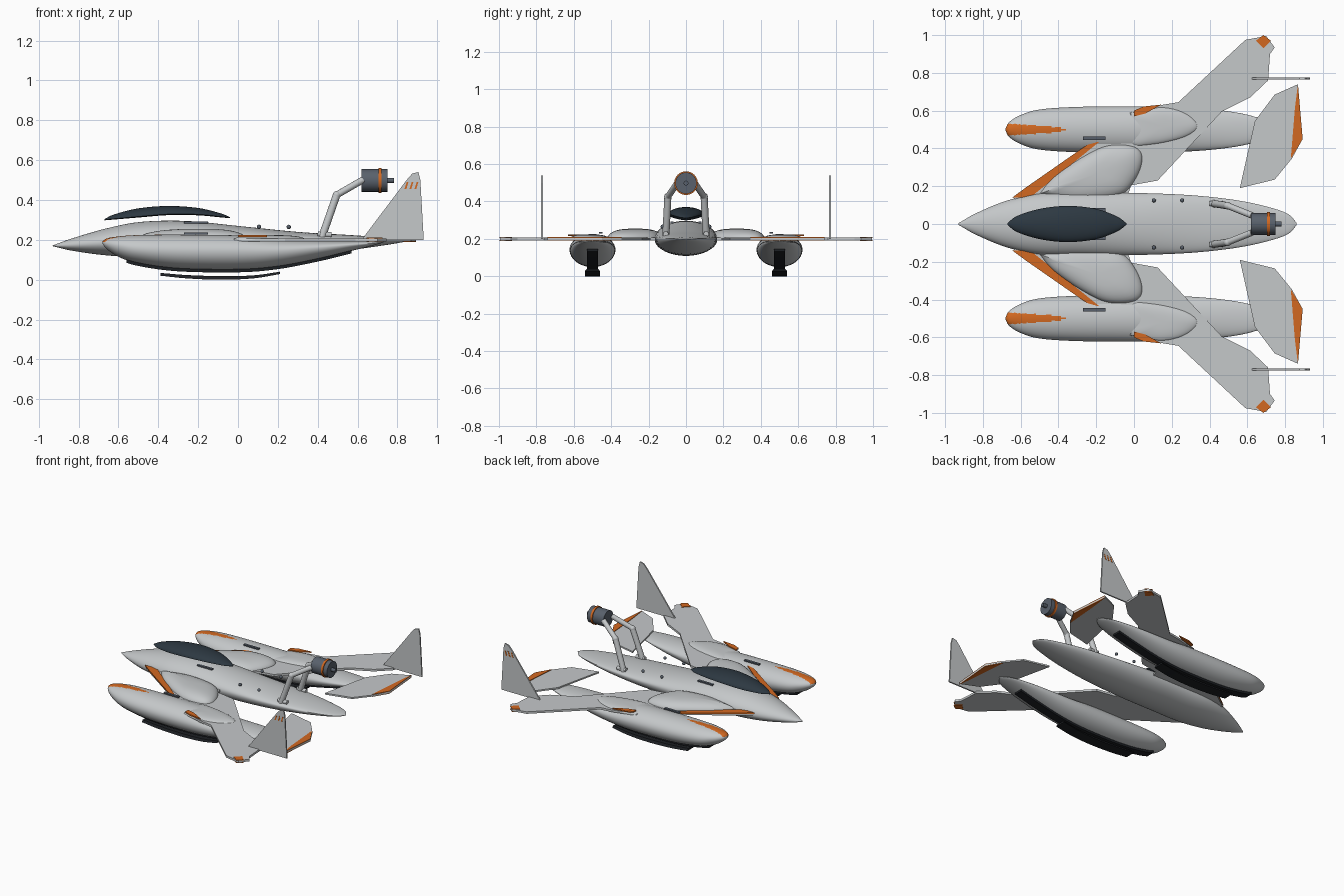
import bpy, bmesh, math
from mathutils import Vector

cube = bpy.data.objects.get("Cube")
if cube:
    bpy.data.objects.remove(cube, do_unlink=True)


def material(name, rgb):
    m = bpy.data.materials.new(name)
    m.use_nodes = True
    m.diffuse_color = (*rgb, 1)
    m.node_tree.nodes["Principled BSDF"].inputs["Base Color"].default_value = (*rgb, 1)
    return m


GREY = material("light grey", (0.56, 0.58, 0.59))
ORANGE = material("orange", (0.65, 0.14, 0.015))
GLASS = material("dark canopy", (0.026, 0.04, 0.054))
STEEL = material("engine grey", (0.1, 0.12, 0.15))
BLACK = material("skid black", (0.012, 0.014, 0.017))


def finish(name, bm, mats, smooth=True):
    bmesh.ops.recalc_face_normals(bm, faces=bm.faces)
    mesh = bpy.data.meshes.new(name)
    bm.to_mesh(mesh)
    bm.free()
    for m in mats:
        mesh.materials.append(m)
    ob = bpy.data.objects.new(name, mesh)
    bpy.context.collection.objects.link(ob)
    if smooth:
        bpy.ops.object.select_all(action="DESELECT")
        ob.select_set(True)
        bpy.context.view_layer.objects.active = ob
        bpy.ops.object.shade_smooth_by_angle(angle=math.radians(35))
    return ob


def spline(keys, steps):
    """Catmull-Rom through the keys."""
    k = [Vector(p) for p in keys]
    k = [k[0] * 2 - k[1]] + k + [k[-1] * 2 - k[-2]]
    out = []
    for a, b, c, d in zip(k, k[1:], k[2:], k[3:]):
        for i in range(steps):
            t = i / steps
            out.append(0.5 * (2 * b + (c - a) * t + (2 * a - 5 * b + 4 * c - d) * t * t
                              + (3 * b - a - 3 * c + d) * t ** 3))
    return out + [k[-2]]


def skin(bm, rings):
    rings = [[bm.verts.new(p) for p in r] for r in rings]
    for a, b in zip(rings, rings[1:]):
        for i in range(len(a)):
            j = (i + 1) % len(a)
            bm.faces.new((a[i], a[j], b[j], b[i]))
    bm.faces.new(rings[0])
    bm.faces.new(rings[-1])


def hull(name, top, low, y0, mats, rule=None, sides=48, steps=6):
    """Body along x: top keys (x, half width, top z), low keys (x, rim z, bottom z)."""
    bm = bmesh.new()
    rings = []
    for (x, w, zt), (_, zr, zb) in zip(spline(top, steps), spline(low, steps)):
        ring = []
        for i in range(sides):
            a = 2 * math.pi * (i + 0.5) / sides
            s = math.sin(a)
            ring.append((x, y0 + w * math.cos(a), zr + s * ((zt - zr) if s > 0 else (zr - zb))))
        rings.append(ring)
    skin(bm, rings)
    if rule:
        for f in bm.faces:
            f.material_index = rule(f.calc_center_median())
    return finish(name, bm, mats)


def plate(name, pts, z0, z1, mat, side=1):
    """Flat outline in plan, extruded in z."""
    bm = bmesh.new()
    skin(bm, [[(x, side * y, z) for x, y in pts] for z in (z0, z1)])
    return finish(name, bm, [mat], False)


def upright(name, pts, y, half, mat):
    """Flat outline in side elevation, extruded in y."""
    bm = bmesh.new()
    skin(bm, [[(x, y + d, z) for x, z in pts] for d in (-half, half)])
    return finish(name, bm, [mat], False)


def dome(name, pts, z0, height, side):
    """Rounded blister on a smooth closed outline."""
    n = len(pts)
    outline = spline(pts + pts[:1], 6)[:-1]
    c = sum(outline, Vector((0, 0))) / len(outline)
    bm = bmesh.new()
    rings = []
    for i in range(9):
        a = i / 8 * math.pi / 2 * 0.97
        rings.append([(*(c + (p - c) * math.cos(a) ** 0.7), z0 + height * math.sin(a)) for p in outline])
    skin(bm, [[(x, side * y, z) for x, y, z in r] for r in rings])
    return finish(name, bm, [GREY])


def rod(name, a, b, r, mat, sides=24):
    a, b = Vector(a), Vector(b)
    q = (b - a).to_track_quat("Z", "Y")
    bm = bmesh.new()
    skin(bm, [[p + q @ Vector((r * math.cos(2 * math.pi * i / sides),
                               r * math.sin(2 * math.pi * i / sides), 0)) for i in range(sides)]
              for p in (a, b)])
    return finish(name, bm, [mat])


def ball(name, p, r, mat):
    bm = bmesh.new()
    bmesh.ops.create_uvsphere(bm, u_segments=16, v_segments=10, radius=r)
    bmesh.ops.translate(bm, verts=bm.verts, vec=p)
    return finish(name, bm, [mat])


# Fuselage and raised canopy
hull("fuselage",
     [(-.93, .004, .172), (-.83, .06, .208), (-.67, .125, .255), (-.49, .163, .29), (-.26, .167, .295),
      (0, .165, .27), (.3, .153, .24), (.55, .125, .225), (.73, .085, .213), (.82, .05, .207), (.86, .006, .2)],
     [(-.93, .17, .168), (-.83, .175, .145), (-.67, .185, .123), (-.49, .195, .112), (-.26, .2, .11),
      (0, .2, .11), (.3, .2, .122), (.55, .2, .147), (.73, .2, .172), (.82, .2, .187), (.86, .198, .196)],
     0, [GREY])
hull("canopy",
     [(-.67, .004, .304), (-.62, .042, .328), (-.5, .08, .358), (-.35, .096, .37), (-.2, .08, .36),
      (-.09, .04, .334), (-.04, .004, .314)],
     [(-.67, .301, .298), (-.62, .306, .302), (-.5, .317, .312), (-.35, .329, .324), (-.2, .328, .323),
      (-.09, .317, .313), (-.04, .311, .309)],
     0, [GLASS])

POD_TOP = [(-.68, .006, .192), (-.66, .04, .206), (-.6, .077, .217), (-.5, .106, .224), (-.3, .12, .226),
           (0, .123, .222), (.2, .12, .206), (.4, .108, .199), (.57, .085, .196), (.68, .052, .195), (.73, .006, .192)]
POD_LOW = [(-.68, .186, .182), (-.66, .18, .155), (-.6, .17, .115), (-.5, .155, .082), (-.3, .145, .055),
           (0, .143, .05), (.2, .145, .066), (.4, .16, .104), (.57, .175, .145), (.68, .183, .172), (.73, .19, .187)]
WING = [(-.64, .14), (-.55, .205), (-.25, .41), (0, .59), (.145, .63), (.235, .645), (.59, .975), (.7, .995),
        (.745, .935), (.72, .9), (.71, .76), (.615, .67), (.465, .595), (.125, .23), (-.015, .205), (-.05, .1), (-.6, .1)]
TAIL = [(.56, .19), (.64, .545), (.745, .685), (.868, .74), (.893, .45), (.835, .345), (.745, .235)]

for s, label in ((1, "far"), (-1, "near")):
    # Float pods with a painted nose flash
    def flash(c, s=s):
        t = (-.37 - c.x) / .31
        return int(t > 0 and c.z > .19 and abs(c.y - s * .5) < .032 * math.sqrt(t))
    hull(label + "_pod", POD_TOP, POD_LOW, s * .5, [GREY, ORANGE], flash, 88, 8)

    # Keel strip under the pod, and the skid hanging below it
    bm = bmesh.new()
    keel = [p for p in spline(POD_LOW, 6) if -.57 < p.x < .58]
    skin(bm, [[(p.x, s * .5 + d, p.z + h) for d, h in ((-.03, -.013), (.03, -.013), (.03, .02), (-.03, .02))]
              for p in keel])
    finish(label + "_keel_strip", bm, [BLACK])
    bm = bmesh.new()
    skid = spline([(-.39, .02, .034), (-.25, .006, .023), (-.08, 0, .018), (.08, .007, .022), (.21, .028, .04)], 5)
    skin(bm, [[(x, s * .5 - .04, a), (x, s * .5 + .04, a), (x, s * .5 + .03, b), (x, s * .5 - .03, b)]
              for x, a, b in skid])
    finish(label + "_skid", bm, [BLACK])

    # Wing, its blisters and painted edges
    plate(label + "_wing", WING, .192, .207, GREY, s)
    dome(label + "_wing_root_blister",
         [(-.5, .16), (-.43, .245), (-.28, .35), (-.14, .415), (0, .41), (.045, .35), (.01, .24), (-.08, .15), (-.3, .12)],
         .2, .055, s)
    dome(label + "_wing_pod_fairing",
         [(-.02, .59), (.14, .62), (.27, .59), (.34, .52), (.27, .46), (.1, .42), (-.02, .43)], .2, .024, s)
    plate(label + "_leading_edge_stripe",
          [(-.645, .14), (-.57, .195), (-.25, .418), (-.18, .438), (-.5, .18), (-.55, .14)], .203, .212, ORANGE, s)
    plate(label + "_wing_flash", [(0, .57), (0, .6), (.05, .622), (.145, .632), (.06, .585)], .215, .224, ORANGE, s)
    for z in (.188, .207):
        plate(label + "_wing_tip_mark", [(.645, .97), (.685, 1), (.725, .97), (.685, .93)], z, z + .004, ORANGE, s)

    # Tailplane with painted trailing edge
    plate(label + "_tailplane", TAIL, .194, .205, GREY, s)
    for z in (.19, .205):
        plate(label + "_tailplane_stripe", [(.868, .74), (.893, .45), (.83, .345), (.852, .615)], z, z + .004, ORANGE, s)

    # Upright fin with small slanted marks on the outer face
    upright(label + "_fin", [(.62, .2), (.85, .505), (.875, .533), (.905, .54), (.915, .5), (.932, .2)], s * .77, .005, GREY)
    for i in range(3):
        x = .835 + i * .025
        upright(label + "_fin_mark", [(x, .455), (x + .01, .455), (x + .02, .49), (x + .012, .49)],
                s * .7755, .001, ORANGE)

    # Small dark rails and studs
    for y, z in ((.455, .228), (.075, .283)):
        plate(label + "_rail", [(-.27, y - .009), (-.15, y - .009), (-.15, y + .009), (-.27, y + .009)],
              z, z + .009, STEEL, s)
    for x in (.105, .255):
        ball(label + "_stud", (x, s * .125, .265), .011, STEEL)

    # Bent engine strut
    foot, knee, head = (.42, s * .108, .21), (.495, s * .097, .425), (.625, s * .045, .5)
    rod(label + "_lower_strut", foot, knee, .019, GREY)
    rod(label + "_upper_strut", knee, head, .017, GREY)
    ball(label + "_strut_knee", knee, .02, GREY)
    rod(label + "_strut_foot", (.4, s * .108, .228), (.47, s * .108, .226), .014, GREY)

# Engine
rod("engine", (.62, 0, .498), (.75, 0, .498), .057, STEEL, 40)
rod("engine_band", (.705, 0, .498), (.72, 0, .498), .063, ORANGE, 40)
rod("engine_shaft", (.75, 0, .498), (.782, 0, .498), .013, STEEL)
